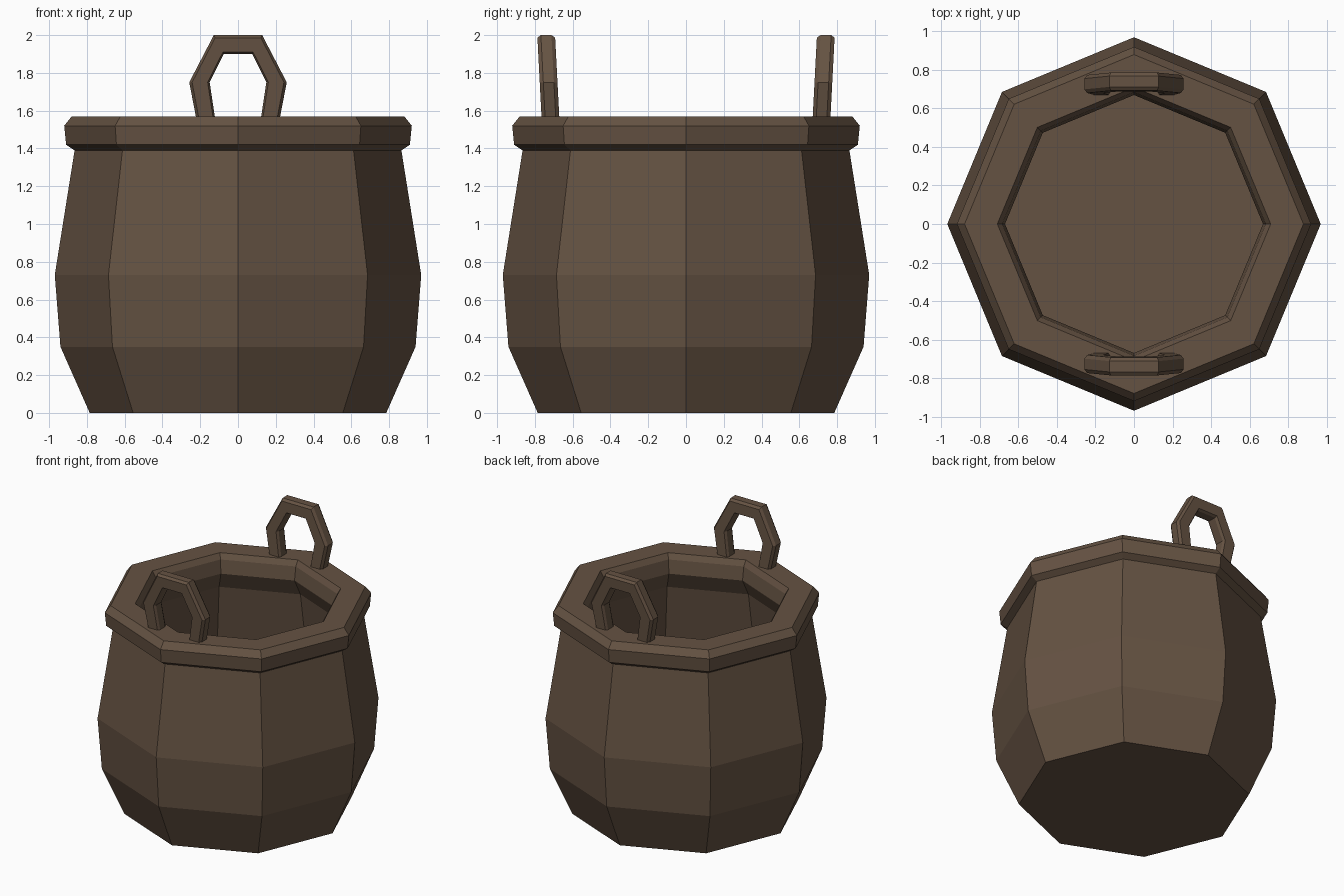
import bpy, bmesh, math

if "Cube" in bpy.data.objects:
    bpy.data.objects.remove(bpy.data.objects["Cube"])

brown = bpy.data.materials.new("dark_brown")
brown.diffuse_color = (0.13, 0.085, 0.055, 1)
brown.use_nodes = True
brown.node_tree.nodes["Principled BSDF"].inputs["Base Color"].default_value = brown.diffuse_color


def finish(name, bm):
    bmesh.ops.recalc_face_normals(bm, faces=bm.faces)
    me = bpy.data.meshes.new(name)
    bm.to_mesh(me)
    bm.free()
    me.materials.append(brown)
    ob = bpy.data.objects.new(name, me)
    bpy.context.collection.objects.link(ob)
    return ob


def bridge(bm, rings):
    for a, b in zip(rings, rings[1:]):
        n = len(a)
        for i in range(n):
            j = (i + 1) % n
            bm.faces.new((a[i], a[j], b[j], b[i]))
    bm.faces.new(rings[0])
    bm.faces.new(rings[-1])


# Pot: eight-sided shell, outside wall, rolled rim, inside wall and floor
profile = [(0.785, 0), (0.94, 0.35), (0.97, 0.73), (0.865, 1.39),
           (0.91, 1.42), (0.92, 1.52), (0.88, 1.57),
           (0.71, 1.57), (0.685, 1.53), (0.67, 1.43),
           (0.74, 1.30), (0.83, 0.73), (0.80, 0.35), (0.69, 0.10)]
bm = bmesh.new()
rings = [[bm.verts.new((r * math.cos(k * math.pi / 4), r * math.sin(k * math.pi / 4), z))
          for k in range(8)] for r, z in profile]
bridge(bm, rings)
finish("pot", bm)

# Handles: chamfered bar swept along an arch, leaning slightly outward
half = [((0.20, 1.45), (0.105, 1.45)),
        ((0.258, 1.75), (0.15, 1.75)),
        ((0.128, 2.0), (0.075, 1.90))]   # outer and inner edge points
arch = [((-o[0], o[1]), (-i[0], i[1])) for o, i in half] + half[::-1]
section = [(0, 0.028), (0.14, 0.047), (0.9, 0.047), (1, 0.03),
           (1, -0.03), (0.9, -0.047), (0.14, -0.047), (0, -0.028)]
for side, label in ((-1, "front"), (1, "back")):
    bm = bmesh.new()
    rings = []
    for o, i in arch:
        ring = []
        for t, d in section:
            x = o[0] + (i[0] - o[0]) * t
            z = o[1] + (i[1] - o[1]) * t
            y = 0.718 + 0.052 * (z - 1.57) + d
            ring.append(bm.verts.new((x, side * y, z)))
        rings.append(ring)
    bridge(bm, rings)
    finish(label + "_handle", bm)
